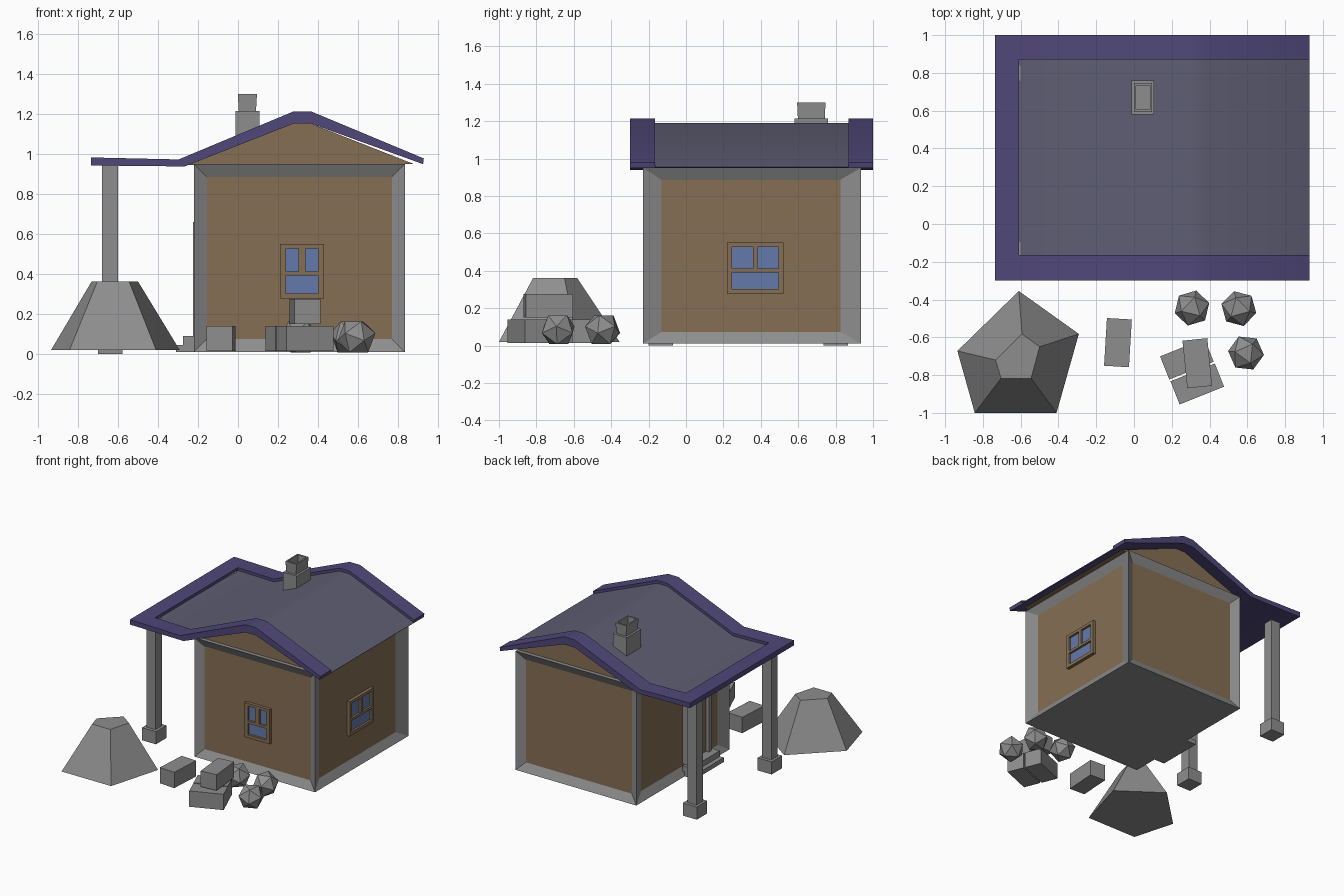
import bpy, bmesh, math
from mathutils import Vector, Matrix

old = bpy.data.objects.get("Cube")
if old:
    bpy.data.objects.remove(old, do_unlink=True)


def material(name, rgb):
    m = bpy.data.materials.new(name)
    m.use_nodes = True
    m.diffuse_color = (*rgb, 1)
    m.node_tree.nodes["Principled BSDF"].inputs["Base Color"].default_value = (*rgb, 1)
    return m


STONE = material("grey stone", (0.27, 0.27, 0.27))
WOOD = material("brown wood", (0.235, 0.157, 0.088))
TRIM = material("purple trim", (0.08, 0.063, 0.19))
TILE = material("slate roof", (0.11, 0.11, 0.17))
GLASS = material("blue glass", (0.125, 0.195, 0.41))


def finish(name, bm, *mats, smooth=False):
    bmesh.ops.recalc_face_normals(bm, faces=bm.faces)
    mesh = bpy.data.meshes.new(name)
    bm.to_mesh(mesh)
    bm.free()
    for m in mats:
        mesh.materials.append(m)
    ob = bpy.data.objects.new(name, mesh)
    bpy.context.collection.objects.link(ob)
    if smooth:
        bpy.ops.object.select_all(action='DESELECT')
        ob.select_set(True)
        bpy.context.view_layer.objects.active = ob
        bpy.ops.object.shade_smooth_by_angle(angle=math.radians(30))
    return ob


def box_mesh(lo, hi):
    bm = bmesh.new()
    bmesh.ops.create_cube(bm, size=1)
    lo, hi = Vector(lo), Vector(hi)
    for v in bm.verts:
        v.co = (lo + hi) / 2 + v.co * (hi - lo)
    return bm


def box(name, lo, hi, mat):
    return finish(name, box_mesh(lo, hi), mat)


def turned_box(name, centre, size, turn):
    half = Vector(size) / 2
    ob = box(name, -half, half, STONE)
    ob.location = centre
    ob.rotation_euler.z = turn


def loft(name, rings, *mats, caps=True):
    """Joins equal-length point rings with quads."""
    bm = bmesh.new()
    rows = [[bm.verts.new(p) for p in ring] for ring in rings]
    n = len(rows[0])
    for a, b in zip(rows, rows[1:]):
        for i in range(n):
            j = (i + 1) % n
            bm.faces.new((a[i], a[j], b[j], b[i]))
    if caps:
        bm.faces.new(rows[0])
        bm.faces.new(rows[-1])
    return finish(name, bm, *mats)


# House body: stone frame with recessed wooden panels
bm = box_mesh((-0.22, -0.23, 0.01), (0.835, 0.935, 0.95))
bm.normal_update()
walls = [f for f in bm.faces if abs(f.normal.z) < 0.5]
bmesh.ops.inset_individual(bm, faces=walls, thickness=0.09, depth=-0.035)
for f in walls:
    f.material_index = 1
    if abs(f.normal.x) > 0.5:
        for v in f.verts:
            v.co.y = -0.13 if v.co.y < 0.3 else 0.825
finish("house_walls", bm, STONE, WOOD)

# Roof profile in x and z
TOP = [(-0.735, 0.983), (-0.297, 0.973), (0.277, 1.213), (0.367, 1.213), (0.93, 0.978)]
LOW = [(-0.735, 0.943), (-0.267, 0.938), (0.277, 1.152), (0.367, 1.152), (0.925, 0.95)]
EDGE = -0.61


def height(line, x):
    for (xa, za), (xb, zb) in zip(line, line[1:]):
        if xa <= x <= xb:
            return za + (zb - za) * (x - xa) / (xb - xa)


def roof_strip(name, top, low, y0, y1, top_mat):
    """Extrudes a roof slab, with its upper faces in their own colour."""
    bm = bmesh.new()
    rows = [[(bm.verts.new((x, y, z)), bm.verts.new((u, y, w)))
             for (x, z), (u, w) in zip(top, low)] for y in (y0, y1)]
    a, b = rows
    for i in range(len(top) - 1):
        f = bm.faces.new((a[i][0], a[i + 1][0], b[i + 1][0], b[i][0]))
        f.material_index = 1
        bm.faces.new((a[i][1], a[i + 1][1], b[i + 1][1], b[i][1]))
        for r in rows:
            bm.faces.new((r[i][0], r[i + 1][0], r[i + 1][1], r[i][1]))
    for i in (0, -1):
        bm.faces.new((a[i][0], b[i][0], b[i][1], a[i][1]))
    finish(name, bm, TRIM, top_mat, smooth=True)


roof_strip("front_roof_trim", TOP, LOW, -0.30, -0.165, TRIM)
roof_strip("back_roof_trim", TOP, LOW, 0.87, 1.0, TRIM)
roof_strip("eave_trim", [TOP[0], (EDGE, height(TOP, EDGE))],
           [LOW[0], (EDGE, height(LOW, EDGE))], -0.165, 0.87, TRIM)
sunk = [(EDGE, height(TOP, EDGE) - 0.022)] + [(x, z - 0.022) for x, z in TOP[1:]]
roof_strip("roof_tiles", sunk, [(EDGE, height(LOW, EDGE))] + LOW[1:], -0.165, 0.87, TILE)

# Wooden gable filling the space below the roof
gable = [(-0.25, 0.945)] + LOW[2:4] + [(0.88, 0.95)]
loft("gable", [[(x, y, z) for x, z in gable] for y in (-0.2, 0.905)], WOOD)


# Windows: frame bars over a glass plate; place maps across, out and up to space
def window(name, place, u0, u1, bar, gap):
    def piece(part, a0, a1, b0, b1, thick, mat):
        p, q = place(a0, 0, b0), place(a1, thick, b1)
        box(name + part, [min(s) for s in zip(p, q)], [max(s) for s in zip(p, q)], mat)
    mid = (u0 + u1) / 2
    piece("_glass", u0 + 0.01, u1 - 0.01, 0.29, 0.54, 0.008, GLASS)
    for part, a, b in (("_side_a", u0, u0 + bar), ("_side_b", u1 - bar, u1)):
        piece(part, a, b, 0.277, 0.55, 0.025, WOOD)
    for part, a, b in (("_sill", 0.277, 0.303), ("_rail", 0.392, 0.412), ("_head", 0.528, 0.55)):
        piece(part, u0 + bar, u1 - bar, a, b, 0.025, WOOD)
    piece("_mullion", mid - gap, mid + gap, 0.412, 0.528, 0.025, WOOD)


window("front_window", lambda u, d, z: (u, -0.195 - d, z), 0.21, 0.43, 0.03, 0.018)
window("side_window", lambda u, d, z: (0.80 + d, u, z), 0.22, 0.52, 0.026, 0.013)

# Door in the porch wall, with stone frame and steps
box("door_leaf", (-0.2, 0.03, 0.09), (-0.18, 0.27, 0.62), WOOD)
for side, y in (("front", 0.0), ("back", 0.27)):
    box(side + "_door_jamb", (-0.225, y, 0.09), (-0.18, y + 0.035, 0.62), STONE)
box("door_lintel", (-0.225, 0.0, 0.62), (-0.18, 0.305, 0.66), STONE)
box("lower_step", (-0.31, -0.03, 0.01), (-0.22, 0.33, 0.045), STONE)
box("upper_step", (-0.275, -0.03, 0.045), (-0.2, 0.33, 0.09), STONE)

# Porch posts on square bases
for side, y in (("front", -0.135), ("back", 0.8)):
    box(side + "_post", (-0.68, y - 0.04, 0.09), (-0.6, y + 0.04, 0.96), STONE)
    box(side + "_post_base", (-0.7, y - 0.065, 0), (-0.578, y + 0.065, 0.1), STONE)


# Hollow chimney: wide stack, then a slightly flared pot
def rect(hx, hy, z):
    return [(0.047 + sx * hx, 0.67 + sy * hy, z)
            for sx, sy in ((-1, -1), (1, -1), (1, 1), (-1, 1))]


loft("chimney", [rect(0.06, 0.09, 1.0), rect(0.06, 0.09, 1.215), rect(0.043, 0.072, 1.215),
                 rect(0.048, 0.076, 1.3), rect(0.037, 0.064, 1.3), rect(0.037, 0.064, 1.2)], STONE)

# Large five-sided rock
foot = [(-0.61, -0.355), (-0.292, -0.582), (-0.41, -1.0), (-0.843, -1.0), (-0.935, -0.672)]
crown = [(-0.593, -0.582), (-0.5, -0.65), (-0.545, -0.817), (-0.704, -0.817), (-0.733, -0.72)]
loft("large_rock", [[(x, y, 0.02) for x, y in foot], [(x, y, 0.362) for x, y in crown]], STONE)

# Loose stone blocks
block = (0.132, 0.253, 0.125)
turned_box("single_block", (-0.085, -0.628, 0.077), block, -0.06)
turned_box("pile_block_front", (0.335, -0.847, 0.077), block, 0.38 - math.pi / 2)
turned_box("pile_block_back", (0.28, -0.715, 0.077), block, 0.38 - math.pi / 2)
turned_box("pile_block_top", (0.335, -0.737, 0.213), block, 0.1)

# Small faceted stones, each resting on a face
for i, (x, y, turn) in enumerate(((0.307, -0.445, 0.5), (0.555, -0.448, 1.0), (0.593, -0.683, 0.1))):
    bm = bmesh.new()
    bmesh.ops.create_icosphere(bm, subdivisions=1, radius=0.097)
    bm.normal_update()
    bm.faces.ensure_lookup_table()
    down = bm.faces[0].normal.rotation_difference(Vector((0, 0, -1))).to_matrix()
    bm.transform(Matrix.Translation((x, y, 0.085)) @ (Matrix.Rotation(turn, 3, 'Z') @ down).to_4x4())
    finish(f"small_stone_{i + 1}", bm, STONE)
